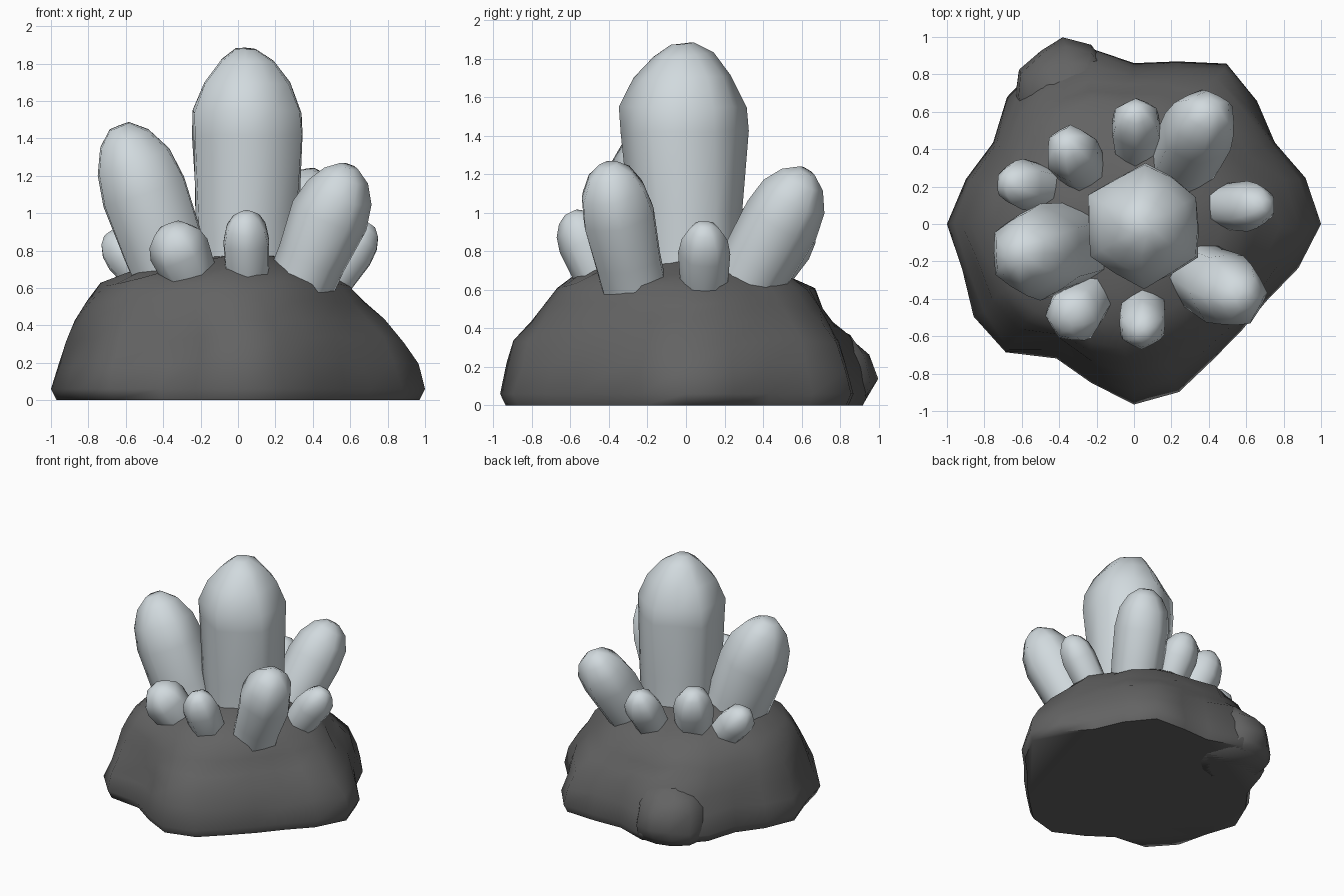
import bpy, bmesh
from math import cos, sin, tau, radians
from mathutils import Vector, noise

cube = bpy.data.objects.get("Cube")
if cube:
    bpy.data.objects.remove(cube, do_unlink=True)


def material(name, colour):
    mat = bpy.data.materials.new(name)
    mat.use_nodes = True
    mat.diffuse_color = colour
    shader = mat.node_tree.nodes["Principled BSDF"]
    shader.inputs["Base Color"].default_value = colour
    shader.inputs["Roughness"].default_value = 0.8
    return mat


def loft(name, rings, mat):
    """Skin a stack of closed rings, cap both ends and shade it smooth."""
    bm = bmesh.new()
    loops = [[bm.verts.new(p) for p in ring] for ring in rings]
    for low, high in zip(loops, loops[1:]):
        for i in range(len(low)):
            j = (i + 1) % len(low)
            bm.faces.new((low[i], low[j], high[j], high[i]))
    bm.faces.new(loops[0][::-1])
    bm.faces.new(loops[-1])
    bmesh.ops.recalc_face_normals(bm, faces=bm.faces)
    mesh = bpy.data.meshes.new(name)
    bm.to_mesh(mesh)
    bm.free()
    obj = bpy.data.objects.new(name, mesh)
    bpy.context.collection.objects.link(obj)
    mesh.materials.append(mat)
    bpy.ops.object.select_all(action="DESELECT")
    obj.select_set(True)
    bpy.context.view_layer.objects.active = obj
    bpy.ops.object.shade_smooth_by_angle(angle=radians(65))


rock_mat = material("dark stone", (0.125, 0.125, 0.125, 1))
crystal_mat = material("pale crystal", (0.64, 0.7, 0.73, 1))


def rock(name, centre, outline, layers):
    """Stack shrinking layers of a polar outline, roughened above the ground."""
    mean = sum(outline) / len(outline)
    rings = []
    for z, scale, shift, roundness in layers:
        ring = []
        for i, radius in enumerate(outline):
            a = tau * i / len(outline)
            r = scale * (radius + (mean - radius) * roundness)
            p = Vector((centre[0] + r * cos(a) + shift, centre[1] + r * sin(a), z))
            if z > .1:
                p += noise.noise_vector(p * 3.5) * .04 + noise.noise_vector(p * 8) * .02
            ring.append(p)
        rings.append(ring)
    loft(name, rings, rock_mat)


# Rock: footprint radii every 15 degrees from +x; layers are height, scale, shift, roundness
footprint = [1, .95, .87, .93, .99, .9, .86, .98, 1.0, .96, .87, .93,
             1, .95, .99, .97, .83, .88, .965, .93, .84, .81, .82, .91]
rock("rock_base", (0, 0), footprint,
     [(0, .97, 0, 0), (.06, 1, 0, 0), (.2, .96, 0, 0), (.33, .91, -.01, .1),
      (.43, .84, -.04, .3), (.52, .78, -.06, .5), (.62, .71, -.065, .6),
      (.69, .57, -.055, .7), (.75, .39, -.04, .8), (.8, .14, -.03, 1)])
# Low boulder swelling out of the back right corner
rock("rock_back_lobe", (-.37, .67), [.28, .29, .32, .29, .29, .3, .28, .27, .26, .26, .26, .27],
     [(0, .85, 0, 0), (.05, .95, 0, 0), (.13, 1, 0, 0), (.26, .93, 0, 0),
      (.34, .7, 0, .3), (.4, .25, 0, 1)])

# Crystals: softened six-sided columns that swell upward, then close to a blunt tip
blunt = [(0, .88), (.3, .93), (.62, 1), (.8, .88), (.93, .6), (1, .25)]
column = [(0, .84), (.3, .9), (.64, .98), (.74, .98), (.86, .76), (.95, .47), (1, .18)]


def crystal(name, base, tip, radius, profile=blunt, turn=30):
    base, tip = Vector(base), Vector(tip)
    axis = tip - base
    rot = Vector((0, 0, 1)).rotation_difference(axis)
    rings = []
    for t, width in profile:
        ring = []
        for i in range(12):
            a = tau * i / 12 + radians(turn)
            r = radius * width * (.9 if i % 2 else 1)
            p = base + axis * t + rot @ Vector((r * cos(a), r * sin(a), 0))
            ring.append(p + noise.noise_vector(p * 4) * radius * .06)
        rings.append(ring)
    loft(name, rings, crystal_mat)


crystal("main_crystal", (.05, .01, .6), (.05, -.02, 1.88), .335, column)
crystal("large_crystal_right", (-.3, -.11, .55), (-.63, -.17, 1.46), .26)
crystal("large_crystal_front_left", (.31, -.25, .55), (.6, -.41, 1.25), .205, turn=0)
crystal("large_crystal_back_left", (.23, .27, .55), (.41, .63, 1.215), .205)
crystal("small_crystal_left", (.44, .09, .55), (.71, .1, .94), .135)
crystal("small_crystal_front", (.05, -.42, .6), (.04, -.6, 1.0), .137)
crystal("small_crystal_front_right", (-.23, -.37, .6), (-.37, -.54, .93), .165, turn=0)
crystal("small_crystal_right", (-.43, .18, .58), (-.69, .23, .89), .135)
crystal("small_crystal_back_right", (-.26, .26, .6), (-.37, .44, 1.05), .15)
crystal("small_crystal_back", (.01, .35, .58), (.01, .62, .99), .14)
